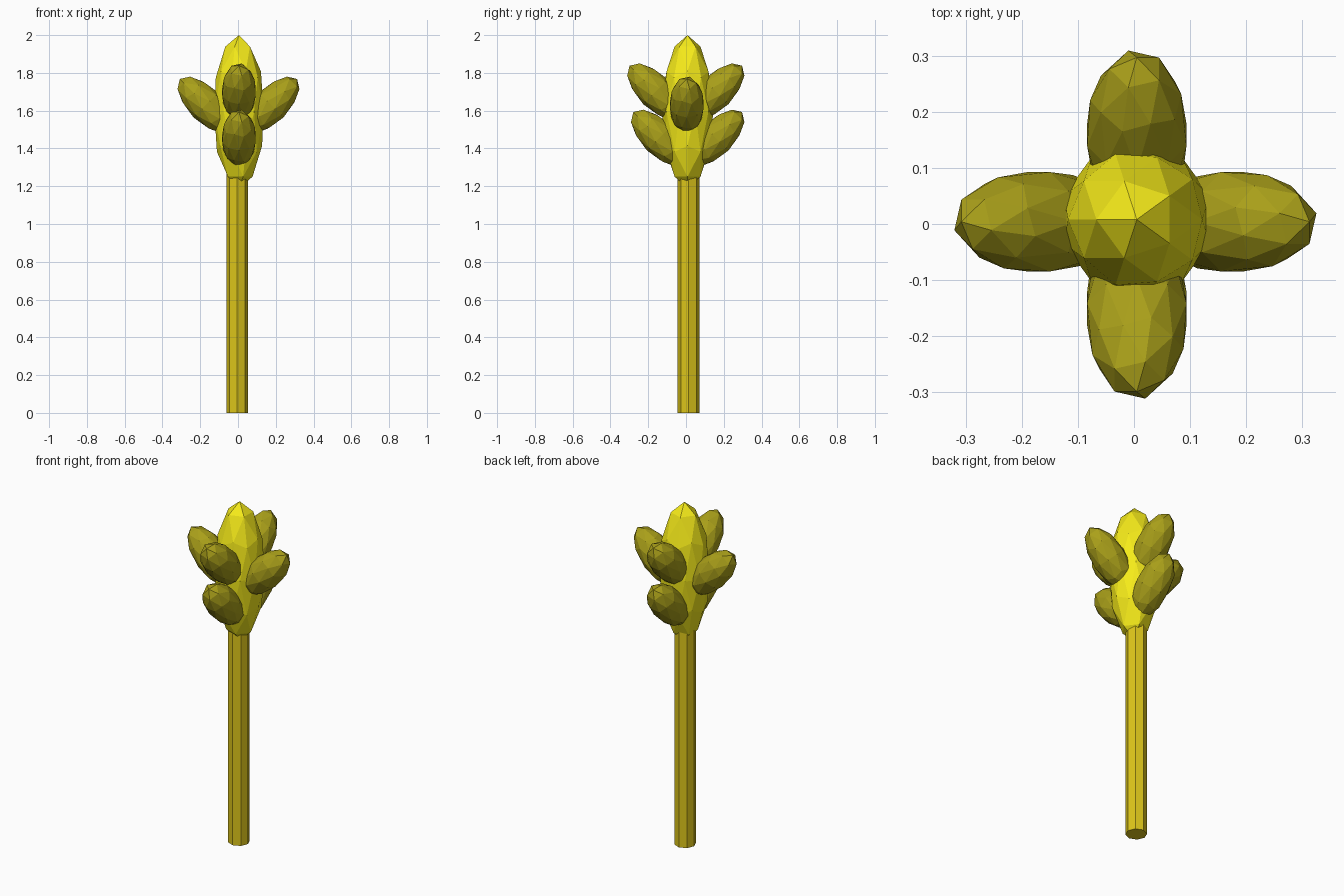
import bpy
from math import radians
from mathutils import Matrix, Vector

if "Cube" in bpy.data.objects:
    bpy.data.objects.remove(bpy.data.objects["Cube"])


def material(name, color):
    m = bpy.data.materials.new(name)
    m.diffuse_color = (*color, 1)
    m.use_nodes = True
    m.node_tree.nodes["Principled BSDF"].inputs["Base Color"].default_value = m.diffuse_color
    return m


STEM = material("stem_gold", (0.72, 0.56, 0.01))
YELLOW = material("bright_yellow", (0.92, 0.83, 0.01))
OLIVE = material("olive_yellow", (0.40, 0.35, 0.01))


def faceted_egg(name, loc, radius, height, tilt, turn, mat):
    """Low-poly ellipsoid leaning towards +y by tilt, then turned about z."""
    bpy.ops.mesh.primitive_ico_sphere_add(subdivisions=2, radius=1)
    ob = bpy.context.object
    ob.name = name
    ob.data.transform(Matrix.Translation(Vector(loc))
                      @ Matrix.Rotation(radians(turn), 4, 'Z')
                      @ Matrix.Rotation(radians(-tilt), 4, 'X')
                      @ Matrix.Diagonal((radius, radius, height, 1))
                      @ Matrix.Rotation(radians(180), 4, 'Z'))
    ob.data.materials.append(mat)
    return ob


# Eight-sided stem
bpy.ops.mesh.primitive_cylinder_add(vertices=8, radius=0.058, depth=1.27,
                                    location=(-0.004, 0.014, 0.635))
stem = bpy.context.object
stem.name = "stem"
stem.data.materials.append(STEM)

# Central flower bud
CX, CY = 0.005, 0.008
faceted_egg("central_bud", (CX, CY, 1.595), 0.137, 0.405, 0, 0, YELLOW)

# Side buds: name, turn about z, distance from the axis, height
side_buds = [
    ("upper_back_bud", 0, 0.155, 1.70),
    ("upper_front_bud", 180, 0.165, 1.70),
    ("left_bud", 90, 0.175, 1.63),
    ("right_bud", -90, 0.17, 1.63),
    ("lower_back_bud", 0, 0.155, 1.455),
    ("lower_front_bud", 180, 0.145, 1.455),
]
for name, turn, dist, z in side_buds:
    offset = Matrix.Rotation(radians(turn), 3, 'Z') @ Vector((0, dist, 0))
    faceted_egg(name, (CX + offset.x, 0.004 + offset.y, z),
                0.093, 0.195, 45, turn, OLIVE)
